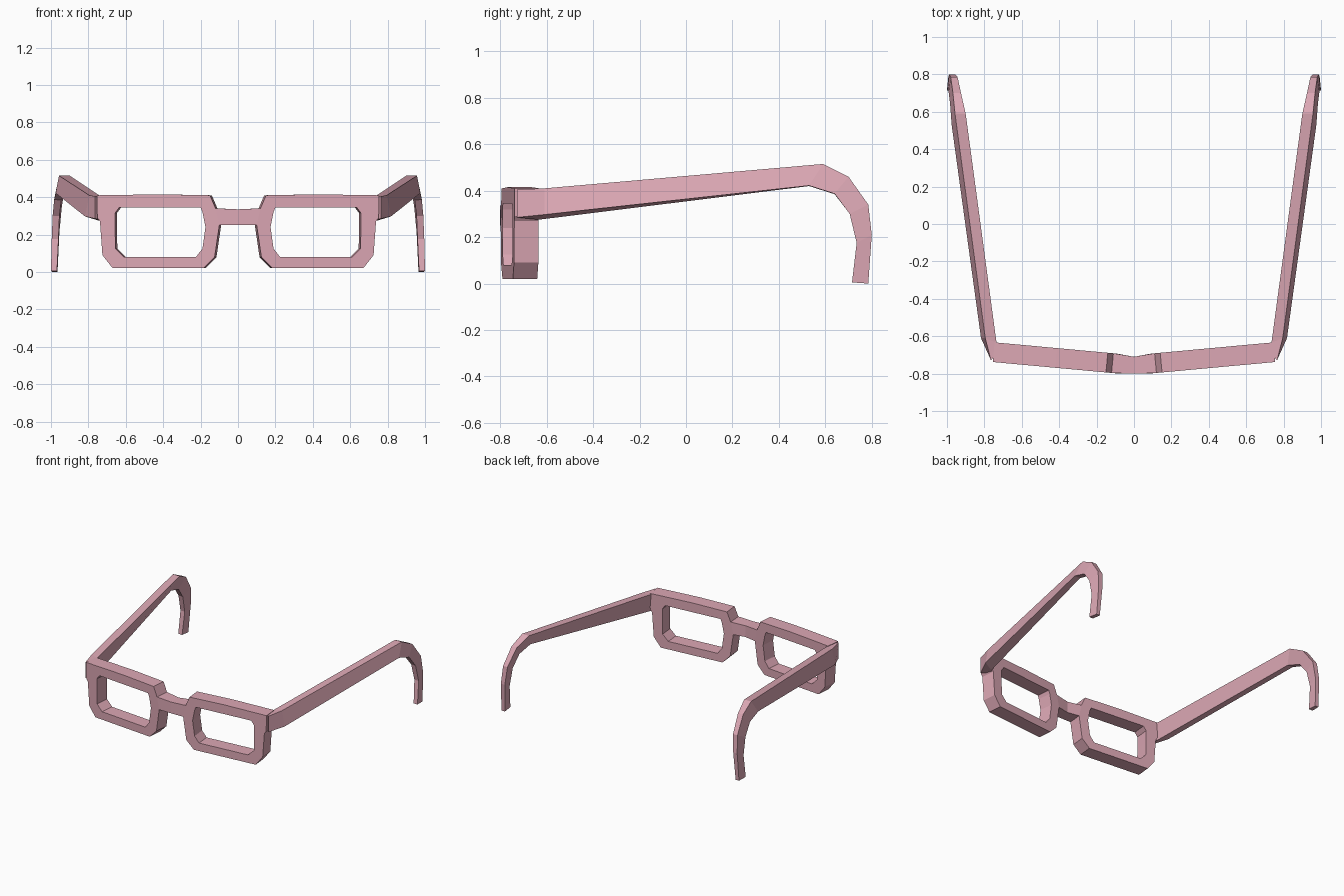
import bpy
import bmesh

if "Cube" in bpy.data.objects:
    bpy.data.objects.remove(bpy.data.objects["Cube"])

pink = bpy.data.materials.new("pink_plastic")
pink.diffuse_color = (0.72, 0.39, 0.46, 1)
pink.use_nodes = True
pink.node_tree.nodes["Principled BSDF"].inputs["Base Color"].default_value = pink.diffuse_color


def finish(name, bm):
    """Turn a half-model bmesh into an object mirrored across x = 0."""
    bmesh.ops.recalc_face_normals(bm, faces=bm.faces[:])
    mesh = bpy.data.meshes.new(name)
    bm.to_mesh(mesh)
    bm.free()
    mesh.materials.append(pink)
    ob = bpy.data.objects.new(name, mesh)
    bpy.context.collection.objects.link(ob)
    mod = ob.modifiers.new("mirror", 'MIRROR')
    mod.use_mirror_merge = True
    mod.merge_threshold = 0.001
    return ob


# Rim profile: matching outer and lens-hole points, clockwise from the nose
outer = [(.15, .41), (.42, .415), (.755, .41), (.752, .29), (.738, .27), (.725, .09),
         (.67, .02), (.185, .02), (.125, .08), (.10, .25), (.12, .34)]
inner = [(.20, .345), (.42, .345), (.635, .345), (.657, .315), (.657, .22), (.655, .125),
         (.61, .08), (.225, .08), (.19, .125), (.174, .24), (.19, .32)]


def front_and_back(bm, x, z):
    """Point on the swept-back front face, and its match on the rear face."""
    y = -.80 + .092 * max(0, x - .08)
    if x == 0:
        return bm.verts.new((0, y, z)), bm.verts.new((0, -.71, z))
    return bm.verts.new((x, y, z)), bm.verts.new((x - .01, y + .105, z))


# Front frame: rim with hole, plus half the bridge
bm = bmesh.new()
o = [front_and_back(bm, *p) for p in outer]
i = [front_and_back(bm, *p) for p in inner]
n = len(o)
for k in range(n):
    j = (k + 1) % n
    bm.faces.new((o[k][0], o[j][0], i[j][0], i[k][0]))
    bm.faces.new((o[k][1], o[j][1], i[j][1], i[k][1]))
    bm.faces.new((i[k][0], i[j][0], i[j][1], i[k][1]))
    if k != 9:  # the bridge joins here
        bm.faces.new((o[k][0], o[j][0], o[j][1], o[k][1]))
low, high = front_and_back(bm, 0, .25), front_and_back(bm, 0, .335)
ring = [(o[9], low), (o[10], high)]
for a, b in ring:
    bm.faces.new((a[0], b[0], b[1], a[1]))
for s in (0, 1):
    bm.faces.new((o[9][s], low[s], high[s], o[10][s]))
finish("front_frame", bm)

# Temple arms: cross-sections (inner top, outer top, outer bottom, inner bottom)
sections = [
    [(.71, -.67, .405), (.765, -.728, .405), (.765, -.728, .285), (.71, -.67, .28)],
    [(.735, -.635, .405), (.795, -.61, .41), (.818, -.61, .297), (.745, -.635, .275)],
    [(.90, .59, .515), (.957, .59, .515), (.975, .53, .422), (.93, .53, .42)],
    [(.925, .70, .46), (.968, .70, .46), (.983, .64, .387), (.945, .64, .385)],
    [(.943, .785, .34), (.98, .785, .34), (.991, .705, .30), (.955, .705, .30)],
    [(.955, .80, .21), (.988, .80, .21), (.996, .735, .175), (.96, .735, .175)],
    [(.965, .785, 0), (.993, .785, 0), (1.0, .715, .005), (.968, .715, .005)],
]
bm = bmesh.new()
loops = [[bm.verts.new(p) for p in s] for s in sections]
for a, b in zip(loops, loops[1:]):
    for k in range(4):
        j = (k + 1) % 4
        bm.faces.new((a[k], a[j], b[j], b[k]))
bm.faces.new(loops[0])
bm.faces.new(loops[-1])
finish("temple_arms", bm)
